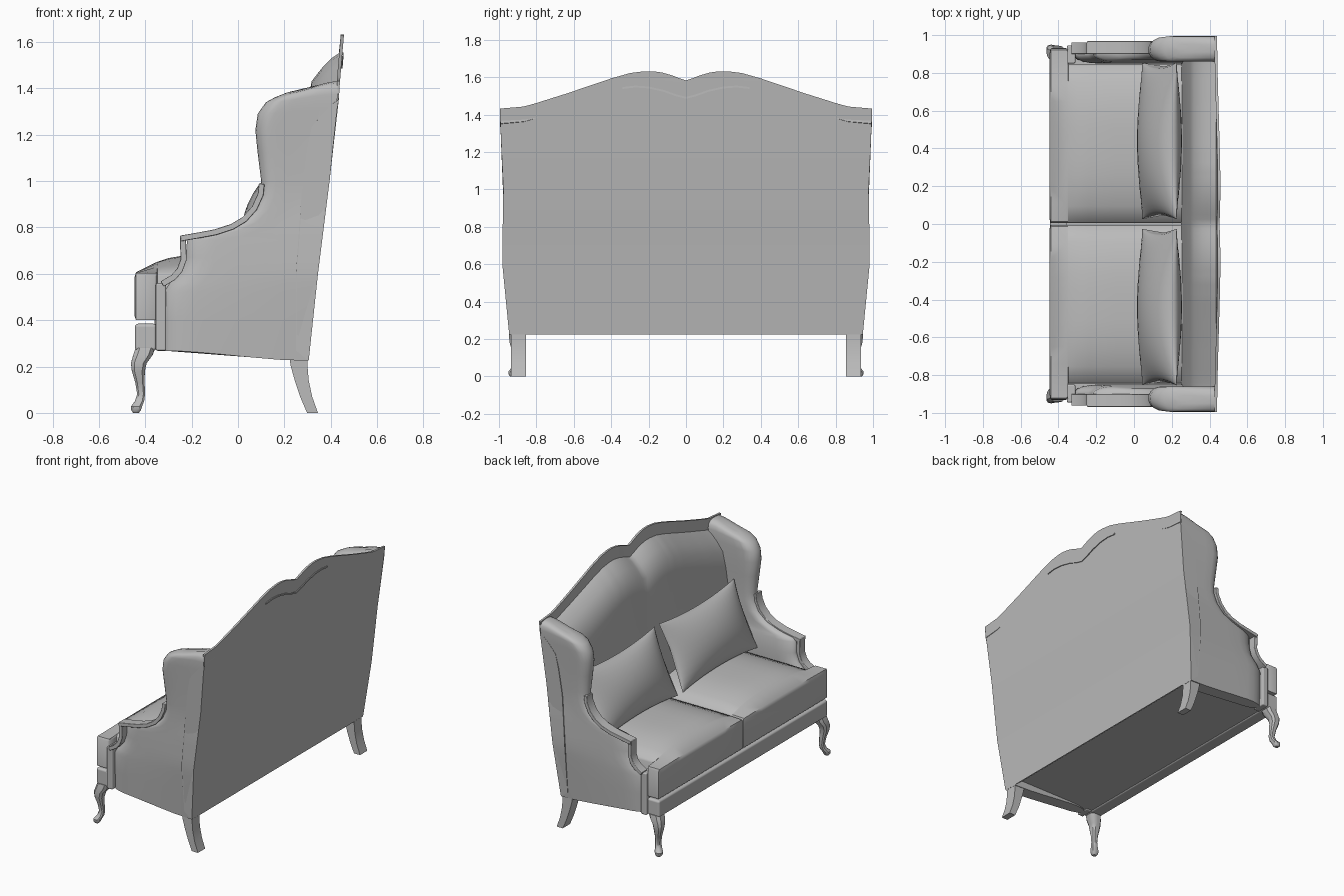
import bpy, bmesh, math

if "Cube" in bpy.data.objects:
    bpy.data.objects.remove(bpy.data.objects["Cube"])

mat = bpy.data.materials.new("warm_grey_upholstery")
mat.use_nodes = True
GREY = (0.5, 0.5, 0.5, 1)
mat.diffuse_color = GREY
mat.node_tree.nodes["Principled BSDF"].inputs["Base Color"].default_value = GREY


def interp(table, t):
    """Smooth-free linear lookup in a list of (key, value)."""
    for (a, va), (b, vb) in zip(table, table[1:]):
        if t <= b:
            return va + (vb - va) * max(0, (t - a) / (b - a))
    return table[-1][1]


def loft(name, rings, bevel=0, angle=40):
    """Skin a list of equal closed rings and cap both ends."""
    bm = bmesh.new()
    rows = [[bm.verts.new(p) for p in ring] for ring in rings]
    n = len(rows[0])
    for a, b in zip(rows, rows[1:]):
        for i in range(n):
            j = (i + 1) % n
            bm.faces.new((a[i], a[j], b[j], b[i]))
    bm.faces.new(rows[0])
    bm.faces.new(rows[-1])
    bmesh.ops.recalc_face_normals(bm, faces=bm.faces)
    mesh = bpy.data.meshes.new(name)
    bm.to_mesh(mesh)
    bm.free()
    mesh.materials.append(mat)
    ob = bpy.data.objects.new(name, mesh)
    bpy.context.collection.objects.link(ob)
    bpy.ops.object.select_all(action="DESELECT")
    ob.select_set(True)
    bpy.context.view_layer.objects.active = ob
    bpy.ops.object.shade_smooth_by_angle(angle=math.radians(angle))
    if bevel:
        mod = ob.modifiers.new("soft_edges", "BEVEL")
        mod.width, mod.segments = bevel, 3
        mod.limit_method, mod.angle_limit = "ANGLE", math.radians(40)
        mod.harden_normals = True
    return ob


def box(name, x0, x1, y0, y1, z0, z1, bevel=0):
    ring = [(x0, y0), (x1, y0), (x1, y1), (x0, y1)]
    return loft(name, [[(x, y, z) for x, y in ring] for z in (z0, z1)], bevel)


def strip(name, path, thick, y0, y1, bevel=0):
    """Rectangular moulding along an (x, z) path."""
    rings = []
    for i, (x, z) in enumerate(path):
        (ax, az), (bx, bz) = path[max(i - 1, 0)], path[min(i + 1, len(path) - 1)]
        d = math.hypot(bx - ax, bz - az)
        nx, nz = (az - bz) / d * thick, (bx - ax) / d * thick
        rings.append([(x, y0, z), (x, y1, z), (x + nx, y1, z + nz), (x + nx, y0, z + nz)])
    return loft(name, rings, bevel)


# Back: camel crest, reclining rear face and padded front
CREST = [(0, 1.583), (.03, 1.592), (.07, 1.608), (.12, 1.623), (.17, 1.631), (.22, 1.632),
         (.3, 1.622), (.4, 1.594), (.5, 1.56), (.65, 1.51), (.8, 1.463), (.87, 1.443), (1, 1.432)]
REAR = [(.225, .305), (.6, .345), (1, .395), (1.43, .44), (1.64, .458)]
HALF = [(.22, .945), (.6, .982), (.8, .98), (.92, .973), (1.4, .995)]
PAD = [(.08, .435), (.1, .405), (.14, .365), (.2, .318), (.3, .298)]
rings = []
for i in range(-40, 41):
    u = i / 40
    top = interp(CREST, abs(u))
    loop = [(interp(REAR, z), z) for z in (.225, .4, .6, .8, 1, 1.2, 1.35, top)]
    loop.append((loop[-1][0] - .014, top))
    loop += [(x, top - d) for d, x in PAD]
    loop += [(.275, .95), (.25, .6), (.25, .27)]
    rings.append([(x, u * interp(HALF, z), z) for x, z in loop])
loft("camel_back", rings, angle=35)

# Carved moulding on the rear of the crest
for s in (-1, 1):
    rings = []
    for y, z in [(0, 1.485), (.05, 1.497), (.12, 1.522), (.2, 1.54), (.27, 1.545), (.34, 1.537)]:
        x = interp(REAR, z)
        rings.append([(x - .01, s * y, z), (x + .006, s * y, z),
                      (x + .006, s * y, z + .01), (x - .01, s * y, z + .01)])
    loft("crest_moulding", rings)

# Wing and arm panel: front edge, rear edge, outer and inner side
WING = [(-.32, .268, .225, .937, .85), (-.32, .4, .4, .943, .85), (-.32, .52, .52, .948, .85),
        (-.295, .56, .56, .948, .85), (-.245, .61, .61, .95, .85), (-.225, .67, .67, .95, .85),
        (-.22, .745, .745, .95, .86), (-.2, .765, .765, .95, .865), (-.1, .785, .8, .955, .87),
        (0, .82, .85, .96, .87), (.065, .875, .9, .965, .87), (.095, .94, .95, .965, .87),
        (.1, 1, 1, .968, .87), (.085, 1.12, 1.12, .975, .865), (.075, 1.22, 1.22, .985, .86),
        (.085, 1.29, 1.31, .99, .86), (.12, 1.34, 1.375, .994, .86), (.16, 1.362, 1.405, .992, .865),
        (.2, 1.378, 1.425, .98, .88), (.22, 1.385, 1.432, .95, .91)]
STEPS = [0, .01, .035, .08, .14, .22, .4, .6, .8, 1]


def wing_ring(row, s):
    xf, zf, zb, yo, yi = row
    xb = interp(REAR, zb) - .004
    mid = (yo + yi) / 2
    # The rear of the shell flares out to meet the back
    rear = max(yo, interp(HALF, zb) - .003) if zb < 1.41 else yo

    def point(u, side):
        r = max(0, 1 - u / .2)
        w = math.sqrt(1 - r * r)
        edge = yo + (rear - yo) * u if side > 0 else yi
        blend = u * u * (3 - 2 * u)
        return (xf + (xb - xf) * u, s * (mid + (edge - mid) * w), zf + (zb - zf) * blend)
    return [point(u, 1) for u in STEPS] + [point(u, -1) for u in reversed(STEPS[1:])]


# Cabriole leg sections: centre x, centre y, height, half width
CABRIOLE = [(-.4, .895, .28, .042), (-.41, .9, .25, .042), (-.428, .912, .215, .034),
            (-.43, .915, .18, .028), (-.423, .908, .13, .02), (-.418, .903, .08, .017),
            (-.425, .91, .05, .02), (-.438, .925, .028, .024), (-.44, .928, .01, .02), (-.44, .928, 0, .012)]
# Rear leg sections: front x, rear x, height
SABRE = [(.22, .3, .25), (.228, .3, .2), (.245, .305, .14), (.268, .32, .07), (.298, .345, 0)]
ARM = [(.09, .99), (.085, .945), (.06, .89), (.02, .845), (-.03, .815), (-.1, .792), (-.18, .777), (-.25, .765)]
POST = [(-.225, .765), (-.222, .66), (-.24, .61), (-.27, .575), (-.32, .545)]

for s in (-1, 1):
    loft("wing_and_arm", [wing_ring(row, s) for row in WING], angle=50)
    strip("arm_rail", ARM, .025, s * .9, s * .968, .004)
    strip("arm_scroll", POST, -.026, s * .9, s * .962, .004)
    box("arm_front_post", -.355, -.31, s * .85, s * .945, .268, .56, .008)

    rings = []
    for cx, cy, z, h in CABRIOLE:
        rings.append([(cx + h * math.cos(a) * k, s * (cy + h * math.sin(a) * k), z)
                      for a, k in [(i * math.pi / 6, 1 + .15 * (i % 3 != 0)) for i in range(12)]])
    loft("cabriole_leg", rings)
    loft("rear_leg", [[(a, s * .855, z), (b, s * .855, z), (b, s * .935, z), (a, s * .935, z)]
                      for a, b, z in SABRE])

    # T-shaped seat cushion with a crowned top
    rings = []
    for x, w, inset in [(-.447, .925, .02), (-.44, .93, 0), (-.36, .93, 0), (-.35, .922, 0),
                        (-.348, .845, 0), (-.3, .845, 0), (-.24, .845, 0), (-.1, .845, 0),
                        (.1, .845, 0), (.27, .845, 0)]:
        crown = .075 * math.sin(min(1, (x + .447) / .22) * math.pi / 2)
        loop = [(.004 + inset, .4 + inset), (w - inset, .4 + inset), (w - inset, .59 - inset)]
        for k in range(11):
            v = 1 - k / 10
            y = .012 + inset + (w - .02 - 2 * inset) * v
            c = min(1, y / .84)
            loop.append((y, .603 - inset + crown * max(0, 1 - abs(2 * c - 1) ** 3)))
        loop.append((.004 + inset, .59 - inset))
        rings.append([(x, s * y, z) for y, z in loop])
    loft("seat_cushion", rings, angle=50)

    # Scatter pillow leaning on the back, with pinched corners
    rings = []
    tilt = math.radians(23)
    for i in range(25):
        u = -math.cos(math.pi * (i + .15) / 24.3)
        ring = []
        for k in range(28):
            a = math.tau * k / 28
            v, t = math.cos(a), math.sin(a)
            full = (1 - u * u) ** .6 * abs(t) ** 1.2 * math.copysign(.1, t)
            h = .235 * v * (1 - .12 * (1 - u * u))
            y = .44 + .415 * u * (1 - .07 * (1 - v * v))
            ring.append((.135 + h * math.sin(tilt) - full * math.cos(tilt), s * y,
                         .865 + h * math.cos(tilt) + full * math.sin(tilt)))
        rings.append(ring)
    loft("scatter_pillow", rings, angle=70)

# Seat base
box("front_seat_rail", -.445, -.35, -.932, .932, .268, .385, .015)
box("seat_platform", -.36, .3, -.87, .87, .275, .41)
